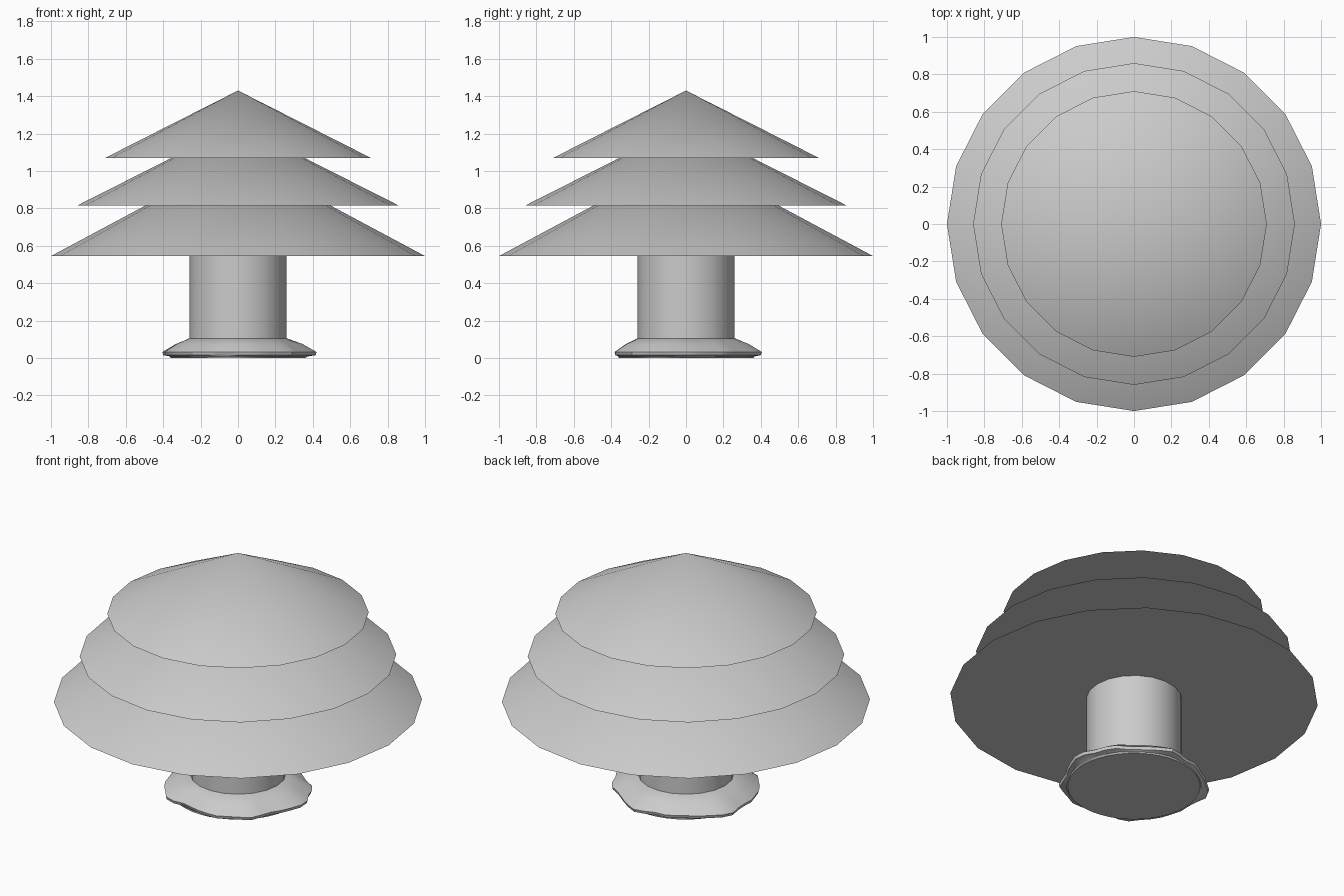
import bpy, bmesh, math

if "Cube" in bpy.data.objects:
    bpy.data.objects.remove(bpy.data.objects["Cube"])

SIDES = 20


def lathe(name, rings, sides, radius_factor=None):
    """Stack rings of (radius, z, waviness); radius 0 makes a tip, open ends are capped."""
    bm = bmesh.new()
    loops = []
    for r, z, wav in rings:
        if r == 0:
            loops.append([bm.verts.new((0, 0, z))])
            continue
        loop = []
        for i in range(sides):
            a = 2 * math.pi * i / sides
            rr = r * (1 + wav * radius_factor(a)) if radius_factor else r
            loop.append(bm.verts.new((rr * math.cos(a), rr * math.sin(a), z)))
        loops.append(loop)
    for lo, hi in zip(loops, loops[1:]):
        for i in range(sides):
            j = (i + 1) % sides
            if len(hi) == 1:
                bm.faces.new((lo[i], lo[j], hi[0]))
            else:
                bm.faces.new((lo[i], lo[j], hi[j], hi[i]))
    for loop in (loops[0], loops[-1]):
        if len(loop) > 1:
            bm.faces.new(loop)
    bmesh.ops.recalc_face_normals(bm, faces=bm.faces)
    mesh = bpy.data.meshes.new(name)
    bm.to_mesh(mesh)
    bm.free()
    ob = bpy.data.objects.new(name, mesh)
    bpy.context.collection.objects.link(ob)
    bpy.ops.object.select_all(action='DESELECT')
    ob.select_set(True)
    bpy.context.view_layer.objects.active = ob
    bpy.ops.object.shade_smooth_by_angle(angle=math.radians(30))
    return ob


# Three overlapping foliage tiers
for name, r, z, tip in (("lower_foliage", 1.0, 0.545, 1.08),
                        ("middle_foliage", 0.86, 0.815, 1.25),
                        ("upper_foliage", 0.71, 1.07, 1.43)):
    lathe(name, [(r, z, 0), (0, tip, 0)], SIDES)

# Trunk
lathe("trunk", [(0.26, 0.05, 0), (0.26, 0.56, 0)], SIDES)


# Uneven root flare at the foot of the trunk
def lumps(a):
    return (0.5 * math.sin(5 * a + 0.6) + 0.3 * math.sin(9 * a + 2.0)
            + 0.2 * math.sin(14 * a) + 0.35 * math.cos(2 * a))


lathe("root_flare", [(0.36, 0.0, 0), (0.365, 0.008, 0.02), (0.39, 0.015, 0.07),
                     (0.395, 0.032, 0.07), (0.33, 0.075, 0.05), (0.262, 0.105, 0)],
      40, lumps)
